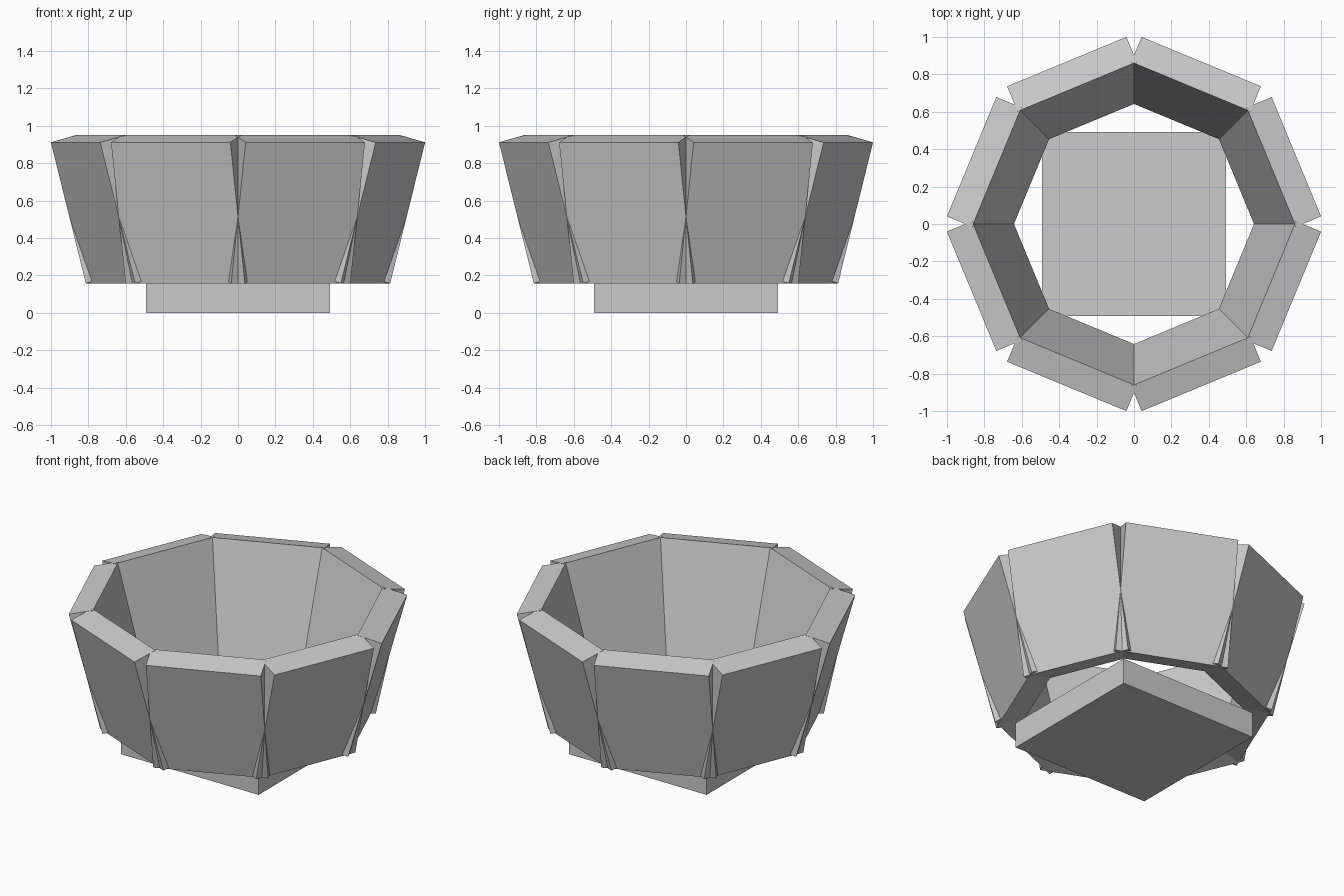
import bpy
from math import radians, sin, cos
from mathutils import Matrix

if "Cube" in bpy.data.objects:
    bpy.data.objects.remove(bpy.data.objects["Cube"])


def box(name, size, matrix):
    bpy.ops.mesh.primitive_cube_add(size=1)
    ob = bpy.context.object
    ob.name = name
    ob.data.transform(matrix @ Matrix.Diagonal((*size, 1)))
    return ob


# Square foot of the bowl
FOOT_H = 0.165
box("foot", (0.984, 0.984, FOOT_H), Matrix.Translation((0, 0, FOOT_H / 2)))

# Eight identical wall panels leaning outward by 15 degrees
PANEL = (0.15, 0.69, 0.78)
lean = Matrix.Rotation(radians(15), 4, 'Y')
place = Matrix.Translation((0.766, 0, 0.554))
for i in range(8):
    turn = Matrix.Rotation(radians(22.5 + 45 * i), 4, 'Z')
    box(f"wall_panel_{i + 1}", PANEL, turn @ place @ lean)
